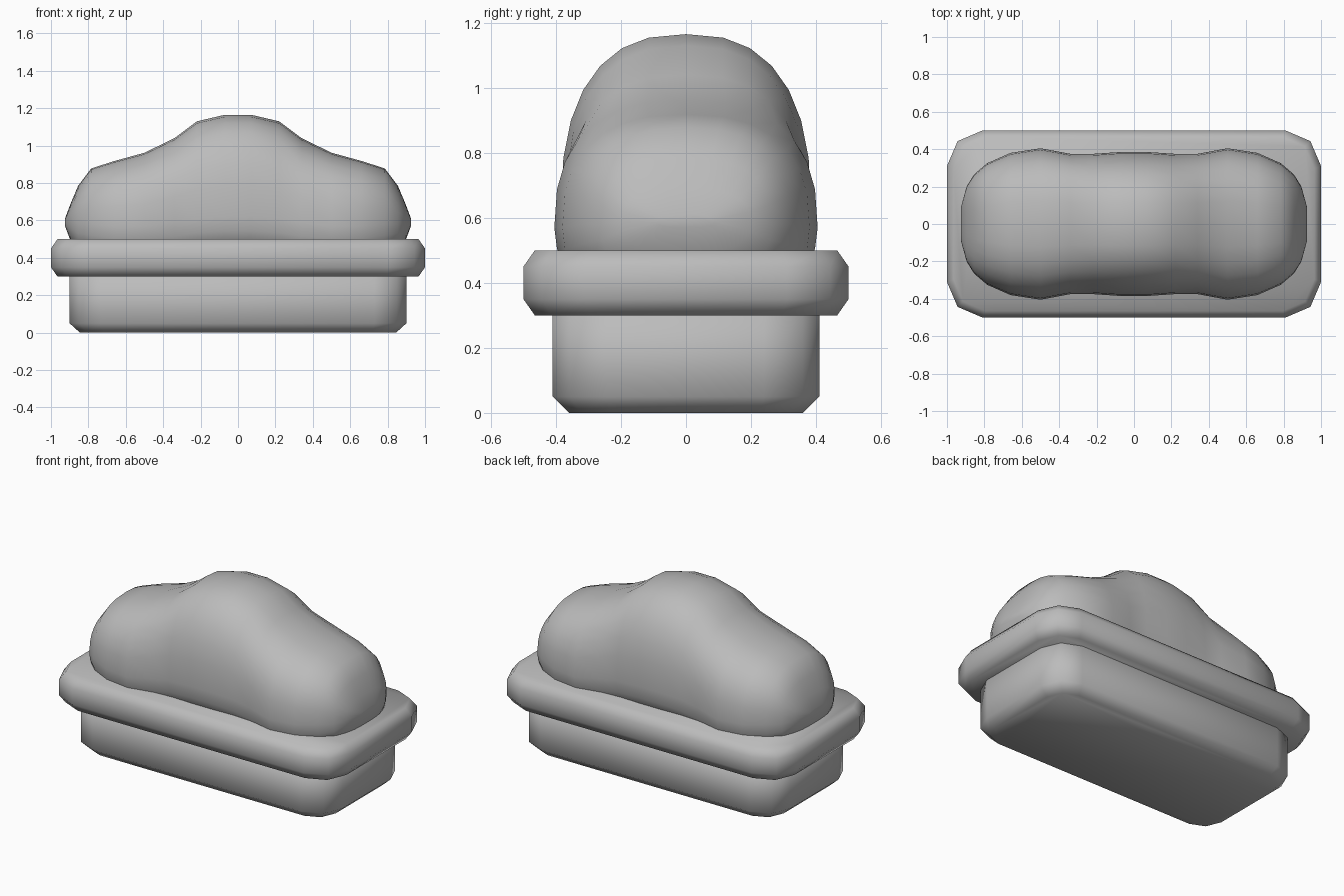
import bpy, bmesh
from math import cos, sin, pi

cube = bpy.data.objects.get("Cube")
if cube:
    bpy.data.objects.remove(cube, do_unlink=True)

grey = bpy.data.materials.new("plain grey")
grey.use_nodes = True
colour = (0.5, 0.5, 0.5, 1)
grey.diffuse_color = colour
grey.node_tree.nodes["Principled BSDF"].inputs["Base Color"].default_value = colour


def loft(name, rings):
    """Bridge closed rings of equal length, cap both ends and shade smooth."""
    bm = bmesh.new()
    loops = [[bm.verts.new(p) for p in ring] for ring in rings]
    for a, b in zip(loops, loops[1:]):
        for i in range(len(a)):
            j = (i + 1) % len(a)
            bm.faces.new((a[i], a[j], b[j], b[i]))
    bm.faces.new(loops[0])
    bm.faces.new(loops[-1])
    bmesh.ops.recalc_face_normals(bm, faces=bm.faces)
    for f in bm.faces:
        f.smooth = True
    mesh = bpy.data.meshes.new(name)
    bm.to_mesh(mesh)
    bm.free()
    mesh.materials.append(grey)
    obj = bpy.data.objects.new(name, mesh)
    bpy.context.collection.objects.link(obj)
    return obj


def rounded_rect(hx, hy, corner, z):
    """Rectangle with each corner cut in two steps."""
    cut = corner * 0.3
    quarter = [(hx, hy - corner), (hx - cut, hy - cut), (hx - corner, hy)]
    ring = []
    for sx, sy in ((1, 1), (-1, 1), (-1, -1), (1, -1)):
        pts = quarter if sx * sy > 0 else quarter[::-1]
        ring += [(sx * x, sy * y, z) for x, y in pts]
    return ring


# Tray below and overhanging rim
loft("tray_base", [rounded_rect(0.845, 0.36, 0.13, 0),
                   rounded_rect(0.9, 0.41, 0.17, 0.05),
                   rounded_rect(0.9, 0.41, 0.17, 0.35)])
loft("tray_rim", [rounded_rect(0.965, 0.465, 0.17, 0.3),
                  rounded_rect(1, 0.5, 0.19, 0.35),
                  rounded_rect(1, 0.5, 0.19, 0.45),
                  rounded_rect(0.965, 0.465, 0.17, 0.5)])


def section(x, half_width, top, middle, depth, sides=28, power=2.5):
    """Upright superellipse slice of the mound."""
    ring = []
    for i in range(sides):
        a = 2 * pi * i / sides
        c, s = cos(a), sin(a)
        y = half_width * abs(c) ** (2 / power) * (1 if c > 0 else -1)
        rise = abs(s) ** (2 / power)
        z = middle + (rise * (top - middle) if s > 0 else -rise * depth)
        ring.append((x, y, z))
    return ring


# Three-lobed mound: x, half width, top, widest height, depth below it
half = [(0.07, 0.385, 1.165, 0.62, 0.25),
        (0.22, 0.375, 1.13, 0.61, 0.25),
        (0.34, 0.375, 1.04, 0.59, 0.25),
        (0.5, 0.405, 0.962, 0.57, 0.22),
        (0.66, 0.38, 0.918, 0.57, 0.22),
        (0.785, 0.325, 0.878, 0.58, 0.2),
        (0.855, 0.265, 0.785, 0.58, 0.16),
        (0.895, 0.2, 0.69, 0.59, 0.1),
        (0.925, 0.09, 0.61, 0.59, 0.02)]
stations = [(-s[0], *s[1:]) for s in reversed(half)] + half
loft("mound", [section(*s) for s in stations])
